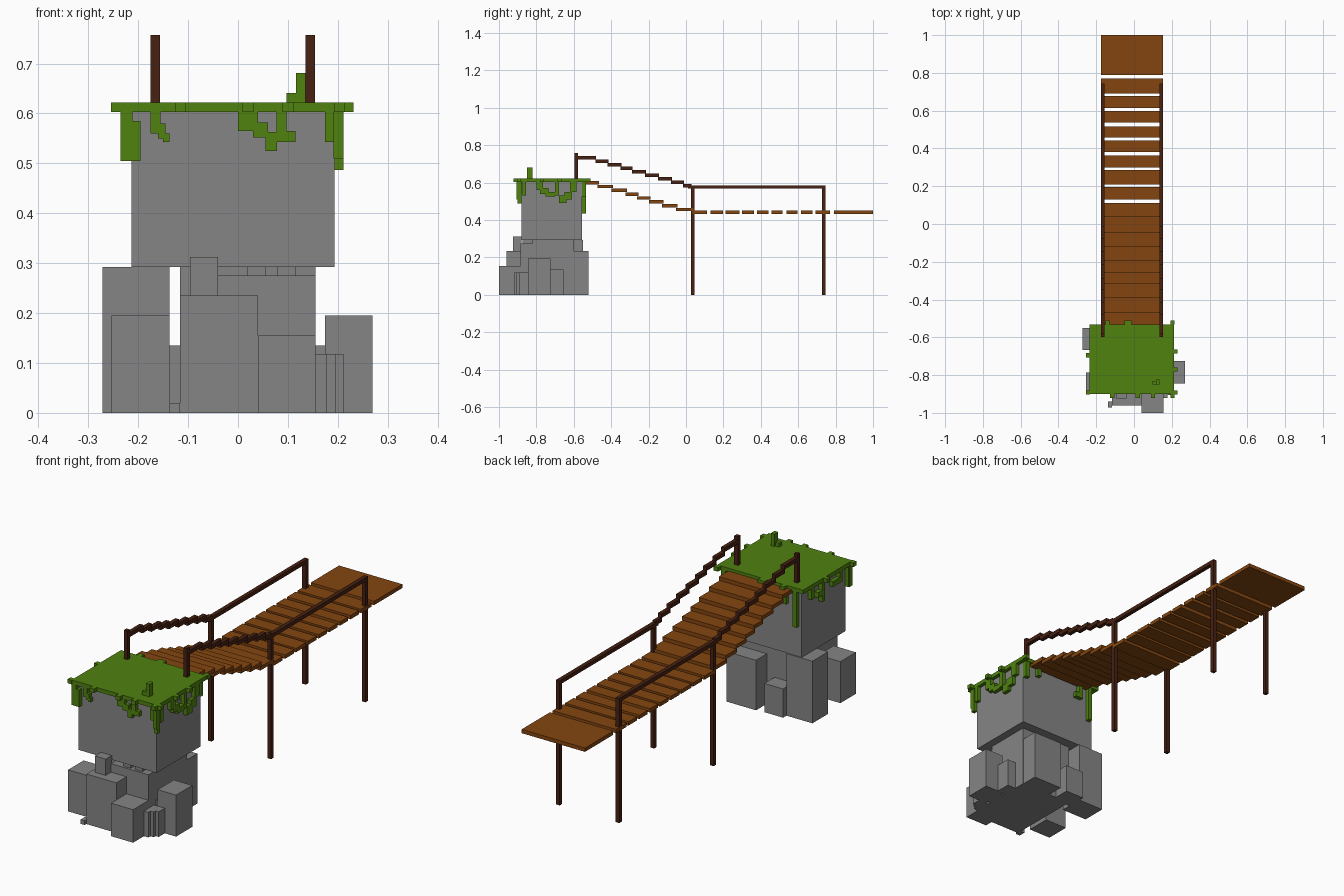
import bpy, bmesh
from mathutils import Matrix, Vector

cube = bpy.data.objects.get("Cube")
if cube:
    bpy.data.objects.remove(cube, do_unlink=True)


def material(name, rgb):
    m = bpy.data.materials.new(name)
    m.use_nodes = True
    m.diffuse_color = (*rgb, 1)
    m.node_tree.nodes["Principled BSDF"].inputs["Base Color"].default_value = (*rgb, 1)
    return m


STONE = material("grey stone", (0.235, 0.235, 0.235))
GRASS = material("grass green", (0.08, 0.225, 0.005))
PLANK = material("brown plank", (0.23, 0.06, 0.005))
DARK = material("dark timber", (0.062, 0.015, 0.006))


def boxes(name, mat, *items):
    """One object made of boxes, each (x0, x1, y0, y1, z0, z1)."""
    bm = bmesh.new()
    for x0, x1, y0, y1, z0, z1 in items:
        centre = Vector((x0 + x1, y0 + y1, z0 + z1)) / 2
        size = Matrix.Diagonal((x1 - x0, y1 - y0, z1 - z0, 1))
        bmesh.ops.create_cube(bm, size=1, matrix=Matrix.Translation(centre) @ size)
    me = bpy.data.meshes.new(name)
    bm.to_mesh(me)
    bm.free()
    me.materials.append(mat)
    ob = bpy.data.objects.new(name, me)
    bpy.context.collection.objects.link(ob)
    return ob


# Stone pillar and the boulders around its foot
boxes("pillar_block", STONE, (-.213, .193, -.88, -.555, .292, .604))
boxes("pillar_core", STONE, (-.116, .155, -.82, -.6, 0, .292))
boxes("front_ledge", STONE, (-.04, .155, -.885, -.82, 0, .275),
      (.018, .055, -.875, -.82, .275, .292), (.078, .115, -.875, -.82, .275, .292))
boxes("front_boulder", STONE, (-.116, .04, -.96, -.82, 0, .235))
boxes("front_boulder_cap", STONE, (-.096, -.04, -.925, -.88, .235, .312))
boxes("front_low_boulder", STONE, (.04, .155, -1, -.88, 0, .155))
boxes("front_pebble", STONE, (-.137, -.116, -.972, -.94, 0, .02))
boxes("right_boulder", STONE, (-.272, -.137, -.667, -.55, 0, .292))
boxes("right_front_boulder", STONE, (-.253, -.137, -.9, -.785, 0, .195))
boxes("left_boulder", STONE, (.174, .27, -.845, -.725, 0, .195),
      (.15, .18, -.83, -.74, 0, .135))
boxes("left_small_boulder", STONE, (.13, .2, -.73, -.655, 0, .135))
boxes("left_corner_stones", STONE, (.14, .178, -.92, -.845, 0, .118),
      (.178, .195, -.905, -.845, 0, .118), (.195, .211, -.89, -.84, 0, .118))
boxes("back_boulder", STONE, (0, .153, -.615, -.52, 0, .235))
boxes("back_small_boulder", STONE, (-.137, -.04, -.62, -.525, 0, .135))

# Grass slab with ragged edge tabs
boxes("grass_slab", GRASS, (-.235, .211, -.9, -.533, .603, .622))
tabs = [(x, -.91) for x in (-.115, .02, .1, .203)]
tabs += [(x, -.522) for x in (-.14, -.04, -.025, .203)]
tabs += [(-.243, y) for y in (-.892, -.695)] + [(.22, y) for y in (-.892, -.77, -.675)]
boxes("grass_edge_tabs", GRASS,
      *[(x - .011, x + .011, y - .011, y + .011, .603, .622) for x, y in tabs])
boxes("grass_tuft", GRASS, (.097, .116, -.85, -.83, .622, .641),
      (.116, .135, -.85, -.822, .622, .681))

# Hanging vines: (start, end, bottom, top) along each wall
front = [(-.175, -.155, .56, .603), (-.16, -.145, .55, .58), (-.15, -.137, .543, .56),
         (0, .04, .565, .603), (.03, .06, .552, .582), (.055, .078, .525, .563),
         (.077, .097, .543, .603), (.097, .115, .543, .565), (.174, .194, .543, .603),
         (-.235, -.213, .505, .603), (-.215, -.195, .505, .585)]
left = [(-.905, -.88, .51, .603), (-.875, -.855, .53, .603), (-.8, -.765, .56, .603),
        (-.78, -.735, .54, .57), (-.75, -.7, .525, .55), (-.68, -.64, .49, .53),
        (-.65, -.61, .51, .55), (-.62, -.585, .55, .603), (-.7, -.68, .53, .603)]
right = [(-.9, -.875, .505, .603), (-.83, -.81, .55, .603), (-.815, -.76, .55, .575),
         (-.7, -.68, .51, .603), (-.685, -.65, .54, .565), (-.62, -.6, .55, .603)]
back = [(-.2, -.18, .435, .603), (-.145, -.125, .53, .603), (-.125, -.105, .53, .555),
        (.1, .12, .555, .603), (.17, .193, .525, .603)]
boxes("front_vines", GRASS, *[(a, b, -.9, -.878, c, d) for a, b, c, d in front])
boxes("left_vines", GRASS, *[(.191, .211, a, b, c, d) for a, b, c, d in left])
boxes("right_vines", GRASS, *[(-.233, -.211, a, b, c, d) for a, b, c, d in right])
boxes("back_vines", GRASS, *[(a, b, -.557, -.535, c, d) for a, b, c, d in back])
boxes("left_corner_vine", GRASS, (.193, .211, -.9, -.88, .487, .603))

# Bridge deck: end landing, spaced level planks, descending steps
X0, X1 = -.175, .154
boxes("end_landing", PLANK, (X0, X1, .79, 1, .432, .45))
planks = [(.035, .112), (.13, .197), (.21, .286), (.3, .363), (.38, .442),
          (.457, .517), (.537, .597), (.615, .677), (.692, .77)]
boxes("level_planks", PLANK, *[(X0, X1, a, b, .432, .45) for a, b in planks])
edges = [.04, -.045, -.12, -.19, -.255, -.315, -.39, -.465, -.54]
boxes("bridge_steps", PLANK,
      *[(X0, X1, edges[i + 1] - .008, edges[i], .447 + .0205 * i, .465 + .0205 * i)
        for i in range(8)])

# Handrails and posts on both sides
rail_edges = [.03, -.012, -.075, -.145, -.215, -.285, -.345, -.415, -.48, -.59]
for side, x in (("right", X0), ("left", X1 - .019)):
    w = x + .019
    boxes(side + "_near_post", DARK, (x, w, -.597, -.578, .62, .757))
    boxes(side + "_middle_post", DARK, (x, w, .026, .045, 0, .585))
    boxes(side + "_far_post", DARK, (x, w, .726, .745, 0, .585))
    boxes(side + "_level_rail", DARK, (x, w, .01, .745, .567, .585))
    boxes(side + "_stepped_rail", DARK,
          *[(x, w, rail_edges[i + 1] - .004, rail_edges[i], .573 + .0187 * i, .592 + .0187 * i)
            for i in range(9)])
